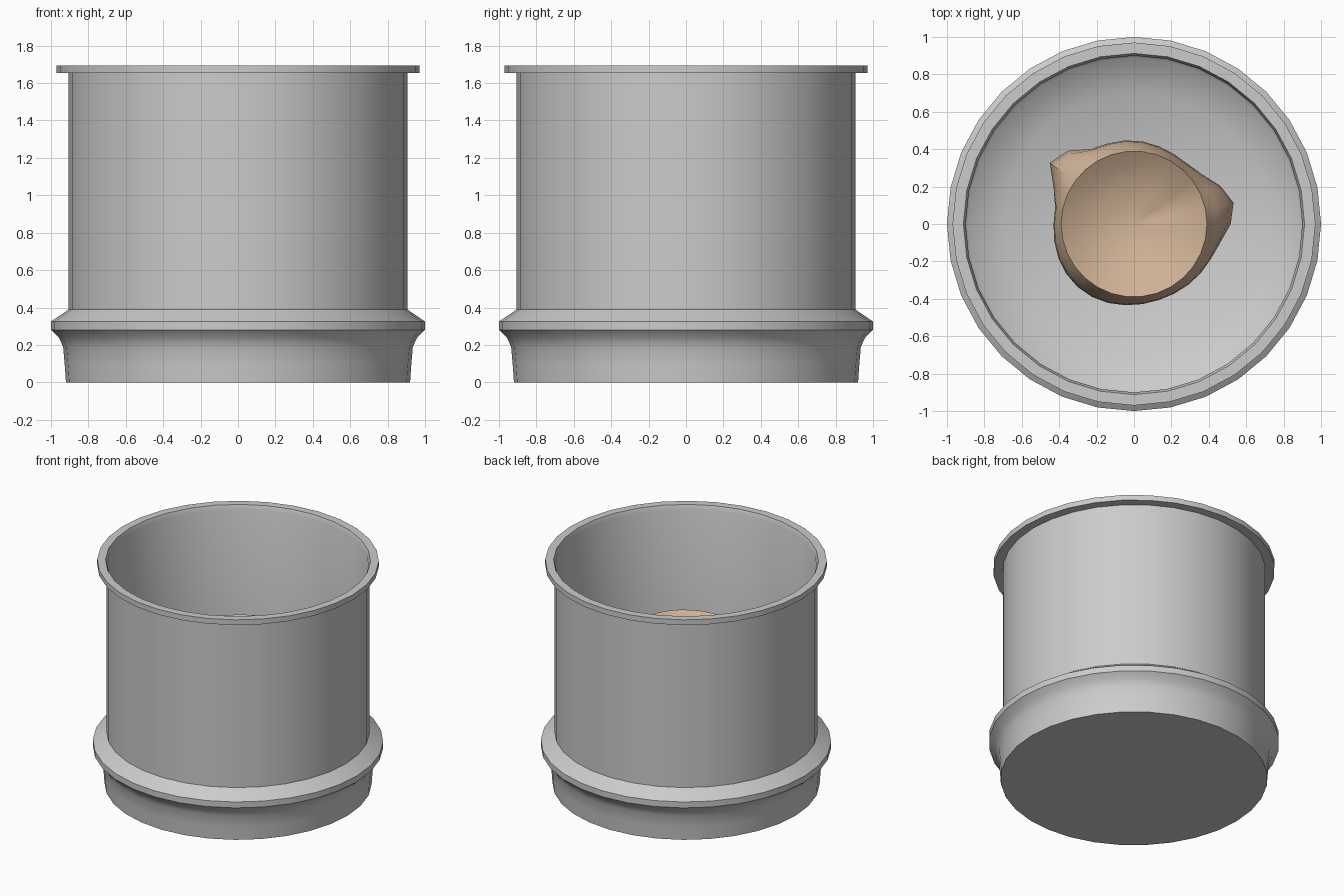
import bpy, bmesh, math

if "Cube" in bpy.data.objects:
    bpy.data.objects.remove(bpy.data.objects["Cube"])


def material(name, rgb):
    m = bpy.data.materials.new(name)
    m.diffuse_color = (*rgb, 1)
    m.use_nodes = True
    m.node_tree.nodes["Principled BSDF"].inputs["Base Color"].default_value = m.diffuse_color
    return m


def surface(name, n, rings, mat, start_pole=None, end_pole=None):
    """Skin a list of rings (each a function angle -> (radius, z))."""
    bm = bmesh.new()
    loops = []
    for ring in rings:
        loop = []
        for i in range(n):
            a = 2 * math.pi * i / n
            r, z = ring(a)
            loop.append(bm.verts.new((r * math.cos(a), r * math.sin(a), z)))
        loops.append(loop)
    for lo, hi in zip(loops, loops[1:]):
        for i in range(n):
            j = (i + 1) % n
            bm.faces.new((lo[i], lo[j], hi[j], hi[i]))
    for loop, pole in ((loops[0], start_pole), (loops[-1], end_pole)):
        if pole is not None:
            c = bm.verts.new((0, 0, pole))
            for i in range(n):
                bm.faces.new((loop[i], loop[(i + 1) % n], c))
    bmesh.ops.recalc_face_normals(bm, faces=bm.faces)
    me = bpy.data.meshes.new(name)
    bm.to_mesh(me)
    bm.free()
    me.materials.append(mat)
    ob = bpy.data.objects.new(name, me)
    bpy.context.collection.objects.link(ob)
    bpy.ops.object.select_all(action='DESELECT')
    ob.select_set(True)
    bpy.context.view_layer.objects.active = ob
    bpy.ops.object.shade_smooth_by_angle(angle=math.radians(35))
    return ob


grey = material("light_grey", (0.60, 0.60, 0.60))
tan = material("tan_clay", (0.62, 0.44, 0.30))

# Drum: flared foot, flange, straight wall, lip, inside wall and dished floor
profile = [(0.92, 0), (0.927, 0.1), (0.935, 0.19), (0.958, 0.24), (1.0, 0.28),
           (1.0, 0.325), (0.905, 0.39), (0.905, 1.655), (0.97, 1.655),
           (0.97, 1.695), (0.912, 1.695), (0.9, 1.66), (0.9, 0.39)]
profile += [(r, 0.22 + 0.2 * r * r) for r in (0.89, 0.7, 0.5, 0.25)]
surface("drum", 32, [lambda a, p=p: p for p in profile], grey, 0.0, 0.22)


# Lump: hollow-topped irregular body with two side knobs
def bump(a, centre, width):
    d = (math.degrees(a) - centre + 180) % 360 - 180
    return math.exp(-(d / width) ** 2)


def body_ring(radius, z, knob):
    def ring(a):
        r = radius + 0.012 * math.cos(3 * a + 0.6)
        r += knob * (0.10 * bump(a, 12, 19) + 0.125 * bump(a, 141, 14))
        return r, z
    return ring


def top_ring(radius, z):
    return lambda a: (radius, z + 0.02 * math.cos(a + 0.6) * radius / 0.39
                      - 0.03 * bump(a, 25, 14) * radius / 0.39)


body = [body_ring(*p) for p in ((0.40, 0.24, 0), (0.42, 0.45, 0), (0.435, 0.65, 0.15),
                                (0.44, 0.78, 0.7), (0.44, 0.88, 1), (0.435, 0.97, 0.8),
                                (0.42, 1.04, 0.3))]
body += [top_ring(*p) for p in ((0.39, 1.12), (0.3, 1.06), (0.2, 1.02), (0.1, 0.995))]
surface("clay_lump", 30, body, tan, 0.24, 0.985)
